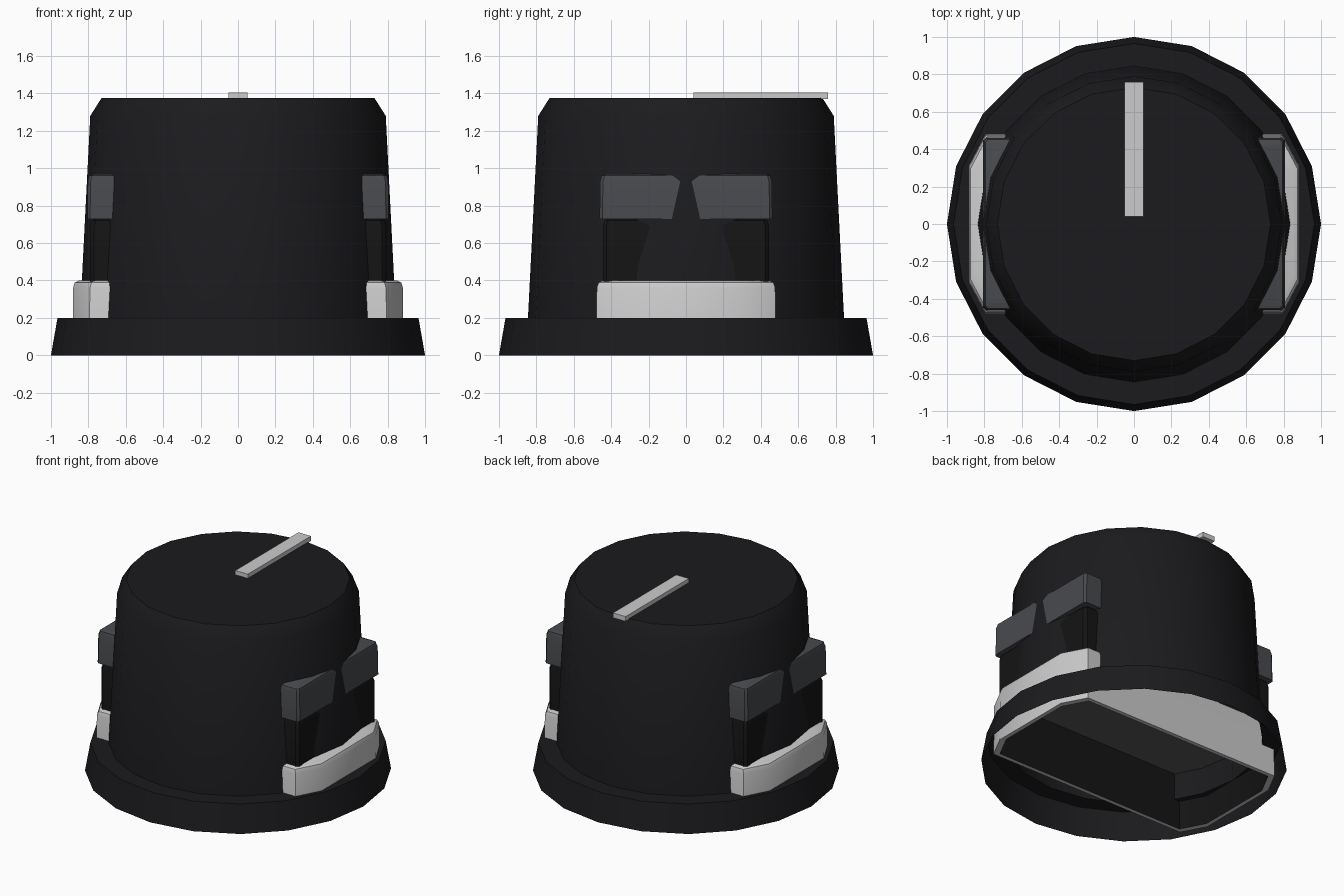
import bpy, bmesh, math

if "Cube" in bpy.data.objects:
    bpy.data.objects.remove(bpy.data.objects["Cube"])


def material(name, r, g, b):
    m = bpy.data.materials.new(name)
    m.diffuse_color = (r, g, b, 1)
    m.use_nodes = True
    m.node_tree.nodes["Principled BSDF"].inputs["Base Color"].default_value = m.diffuse_color
    return m


BLACK = material("black_plastic", 0.011, 0.011, 0.013)
DARK = material("dark_plastic", 0.007, 0.007, 0.007)
SLATE = material("slate_plastic", 0.065, 0.068, 0.075)
GREY = material("grey_plastic", 0.1, 0.1, 0.1)
WHITE = material("white_plastic", 0.62, 0.62, 0.62)


def loft(name, rings, mat, cap_start=False, cap_end=False, smooth=30):
    """Skin a list of equal-length point rings."""
    bm = bmesh.new()
    loops = [[bm.verts.new(p) for p in ring] for ring in rings]
    n = len(loops[0])
    for a, b in zip(loops, loops[1:]):
        for i in range(n):
            j = (i + 1) % n
            bm.faces.new((a[i], a[j], b[j], b[i]))
    if cap_start:
        bm.faces.new(loops[0][::-1])
    if cap_end:
        bm.faces.new(loops[-1])
    mesh = bpy.data.meshes.new(name)
    bm.to_mesh(mesh)
    bm.free()
    mesh.materials.append(mat)
    ob = bpy.data.objects.new(name, mesh)
    bpy.context.collection.objects.link(ob)
    bpy.ops.object.select_all(action='DESELECT')
    ob.select_set(True)
    bpy.context.view_layer.objects.active = ob
    bpy.ops.object.shade_smooth_by_angle(angle=math.radians(smooth))
    return ob


def circle(r, z, n=20):
    return [(r * math.cos(2 * math.pi * i / n), r * math.sin(2 * math.pi * i / n), z)
            for i in range(n)]


def cut_rect(hx, hy, cx, cy, z):
    """Rectangle with its four corners cut off."""
    return [(hx, cy - hy, z), (hx, hy - cy, z), (hx - cx, hy, z), (cx - hx, hy, z),
            (-hx, hy - cy, z), (-hx, cy - hy, z), (cx - hx, -hy, z), (hx - cx, -hy, z)]


def band(name, hx, hy, cx, cy, profile, mat, **caps):
    return loft(name, [cut_rect(hx - i, hy - i, cx, cy, z) for i, z in profile], mat, **caps)


# Knob shell: open underneath, with skirt, tapered body and chamfered top
loft("knob_shell", [circle(r, z) for r, z in
                    [(1.0, 0), (0.965, 0.2), (0.845, 0.2), (0.79, 1.28), (0.73, 1.375)]],
     BLACK, cap_end=True)

# Pointer strip on the top
loft("pointer", [[(-0.05, 0.04, z), (0.05, 0.04, z), (0.05, 0.76, z), (-0.05, 0.76, z)]
                 for z in (1.37, 1.405)], WHITE, cap_start=True, cap_end=True)

# Lower white sleeve, hollow underneath
band("lower_sleeve", 0.885, 0.48, 0.09, 0.17,
     [(0.03, 0), (0, 0), (0.003, 0.36), (0.012, 0.388), (0.035, 0.4)], WHITE, cap_end=True)
band("sleeve_lining", 0.885, 0.48, 0.09, 0.17, [(0.05, 0.385), (0.03, 0)], DARK)
band("sleeve_ceiling", 0.835, 0.43, 0.09, 0.17, [(0, 0.395), (0, 0.385)], GREY, cap_end=True)

# Dark middle block and slate upper block poking through the shell sides
band("middle_block", 0.79, 0.445, 0.02, 0.02,
     [(0, 0.39), (0, 0.69), (0.01, 0.72), (0.03, 0.73)], DARK, cap_start=True, cap_end=True)
band("upper_block", 0.806, 0.462, 0.015, 0.015,
     [(0, 0.73), (0.003, 0.93), (0.011, 0.96), (0.035, 0.97)], SLATE,
     cap_start=True, cap_end=True)
